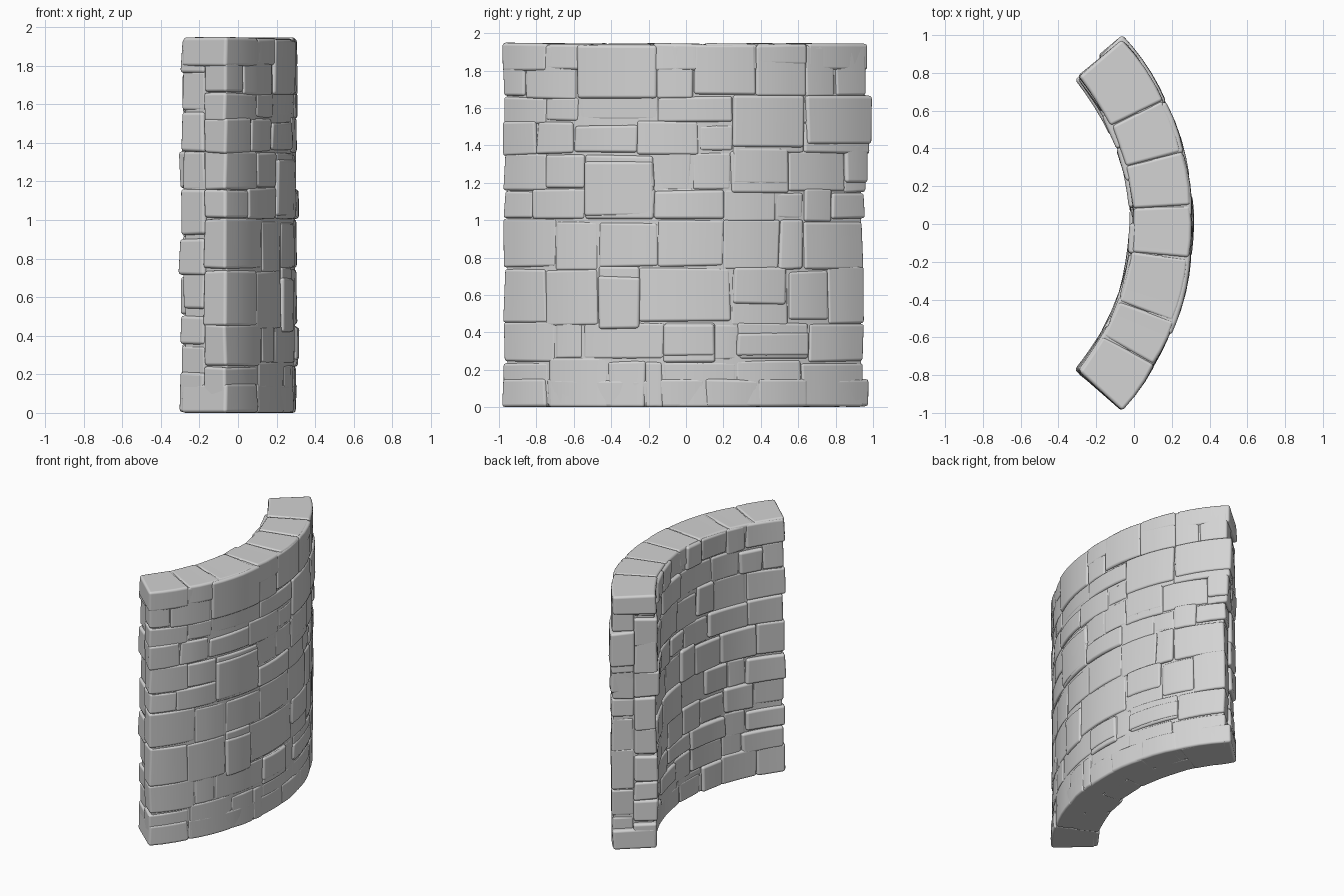
import bpy, bmesh, math, random
from math import sin, cos, asin, radians, pi

random.seed(7)
CENTRE_X = -1.195          # axis of the curved wall
OUTER, MIDDLE, INNER = 1.497, 1.345, 1.19
TOP = 1.94

cube = bpy.data.objects.get("Cube")
if cube:
    bpy.data.objects.remove(cube, do_unlink=True)

stone_grey = bpy.data.materials.new("stone_grey")
stone_grey.use_nodes = True
grey = (0.65, 0.65, 0.65, 1)
stone_grey.diffuse_color = grey
stone_grey.node_tree.nodes["Principled BSDF"].inputs["Base Color"].default_value = grey


def vary(amount):
    return random.uniform(-amount, amount)


def angle_at(y):
    """Angle on the outer face for a given y."""
    return asin(y / OUTER)


def add_stone(bm, a0, a1, z0, z1, r0, r1, rough=0.006):
    """Curved block between two angles, heights and radii, slightly uneven."""
    steps = max(2, round((a1 - a0) * r1 / 0.09))
    section = [(r0, z0), (r1, z0), (r1, z1), (r0, z1)]
    # uneven corners at both ends of the block: radius, height, angle
    shift = [[(vary(rough), vary(rough), vary(rough)) for _ in section] for _ in range(2)]
    rows = []
    for i in range(steps + 1):
        t = i / steps
        bulge = 0.004 * sin(pi * t)
        row = []
        for k, (r, z) in enumerate(section):
            dr, dz, da = [p + (q - p) * t for p, q in zip(shift[0][k], shift[1][k])]
            a = a0 + (a1 - a0) * t + da
            r += dr + (bulge if r == r1 else -bulge)
            row.append(bm.verts.new((CENTRE_X + r * cos(a), r * sin(a), max(0, z + dz))))
        rows.append(row)
    for low, high in zip(rows, rows[1:]):
        for k in range(4):
            n = (k + 1) % 4
            bm.faces.new((low[k], low[n], high[n], high[k]))
    bm.faces.new(rows[0])
    bm.faces.new(rows[-1])


def finish(bm, name, bevel):
    """Turn the blocks into one smooth object with worn edges."""
    bmesh.ops.recalc_face_normals(bm, faces=bm.faces)
    mesh = bpy.data.meshes.new(name)
    bm.to_mesh(mesh)
    bm.free()
    mesh.materials.append(stone_grey)
    for face in mesh.polygons:
        face.use_smooth = True
    obj = bpy.data.objects.new(name, mesh)
    bpy.context.collection.objects.link(obj)
    worn = obj.modifiers.new("worn_edges", "BEVEL")
    worn.width = bevel
    worn.segments = 3
    worn.limit_method = "ANGLE"
    worn.angle_limit = radians(40)
    worn.harden_normals = True


# Solid core that closes the joints
bm = bmesh.new()
add_stone(bm, radians(-40.2), radians(39.2), 0.012, TOP - 0.015, INNER + 0.012, OUTER - 0.01, 0)
finish(bm, "wall_core", 0.01)

# Courses of the convex face: bottom, top, joints along y
outer_courses = [
    (0.0, 0.25, (-0.98, -0.74, -0.42, -0.22, -0.12, 0.27, 0.62, 0.95)),
    (0.25, 0.45, (-0.98, -0.7, -0.55, -0.12, 0.15, 0.28, 0.66, 0.95)),
    (0.45, 0.74, (-0.98, -0.75, -0.47, -0.25, 0.24, 0.55, 0.76, 0.95)),
    (0.74, 1.0, (-0.98, -0.7, -0.47, -0.15, 0.2, 0.5, 0.63, 0.95)),
    (1.0, 1.16, (-0.98, -0.82, -0.54, -0.17, 0.2, 0.48, 0.63, 0.78, 0.96)),
    (1.16, 1.36, (-0.98, -0.75, -0.54, -0.17, 0.03, 0.24, 0.55, 0.85, 0.97)),
    (1.36, 1.52, (-0.98, -0.8, -0.6, -0.26, 0.07, 0.25, 0.63, 0.98)),
    (1.52, 1.66, (-0.98, -0.75, -0.58, -0.15, 0.25, 0.63, 0.985)),
    (1.66, TOP, (-0.98, -0.86, -0.58, -0.16, 0.04, 0.37, 0.64, 0.8, 0.97)),
]
bm = bmesh.new()
for z0, z1, joints in outer_courses:
    for y0, y1 in zip(joints, joints[1:]):
        low = z0 + vary(0.015) if z0 > 0 else z0
        high = z1 + vary(0.015) if z1 < TOP else TOP - 0.005
        add_stone(bm, angle_at(y0), angle_at(y1), low, high, MIDDLE, OUTER + vary(0.005), 0.005)
finish(bm, "outer_stones", 0.016)

# Stones that stand proud of the convex face: y range, z range
proud = [
    (-0.54, -0.17, 1.02, 1.31), (-0.17, 0.2, 1.01, 1.16),
    (0.25, 0.63, 1.39, 1.67), (0.64, 0.99, 1.41, 1.67),
    (0.25, 0.54, 0.55, 0.75), (0.27, 0.66, 0.27, 0.4),
    (-0.47, -0.25, 0.42, 0.7), (0.25, 0.55, 1.19, 1.39),
    (0.37, 0.64, 1.83, 1.94), (-0.12, 0.15, 0.27, 0.45),
    (-0.58, -0.15, 1.65, 1.94), (0.85, 0.97, 1.2, 1.41),
]
bm = bmesh.new()
for y0, y1, z0, z1 in proud:
    add_stone(bm, angle_at(y0), angle_at(y1), z0, z1, MIDDLE, OUTER + 0.011, 0.005)
finish(bm, "proud_stones", 0.018)

# Courses of the concave face, with irregular joints
bm = bmesh.new()
levels = [0, 0.2, 0.36, 0.52, 0.72, 0.92, 1.16, 1.34, 1.57, 1.76, TOP - 0.005]
for z0, z1 in zip(levels, levels[1:]):
    a, end = -40.6 + vary(0.5), 40.3 + vary(0.6)
    while a < end:
        b = a + random.uniform(7, 17)
        if end - b < 6:
            b = end
        low = z0 + vary(0.02) if z0 > 0 else z0
        high = z1 + vary(0.02) if z1 < TOP - 0.01 else z1
        add_stone(bm, radians(a), radians(b), low, high, INNER + random.uniform(-0.02, 0.008), MIDDLE)
        a = b
finish(bm, "inner_stones", 0.018)

# Full-depth stones along the top and the foot
for name, low, high in (("cap_stones", 1.8, TOP + 0.005), ("foot_stones", 0, 0.15)):
    bm = bmesh.new()
    joints = [-41, -30, -20, -7, 4, 15, 26, 41]
    for a, b in zip(joints, joints[1:]):
        add_stone(bm, radians(a), radians(b), low, high, INNER + 0.003, OUTER + vary(0.004), 0.005)
    finish(bm, name, 0.018)
